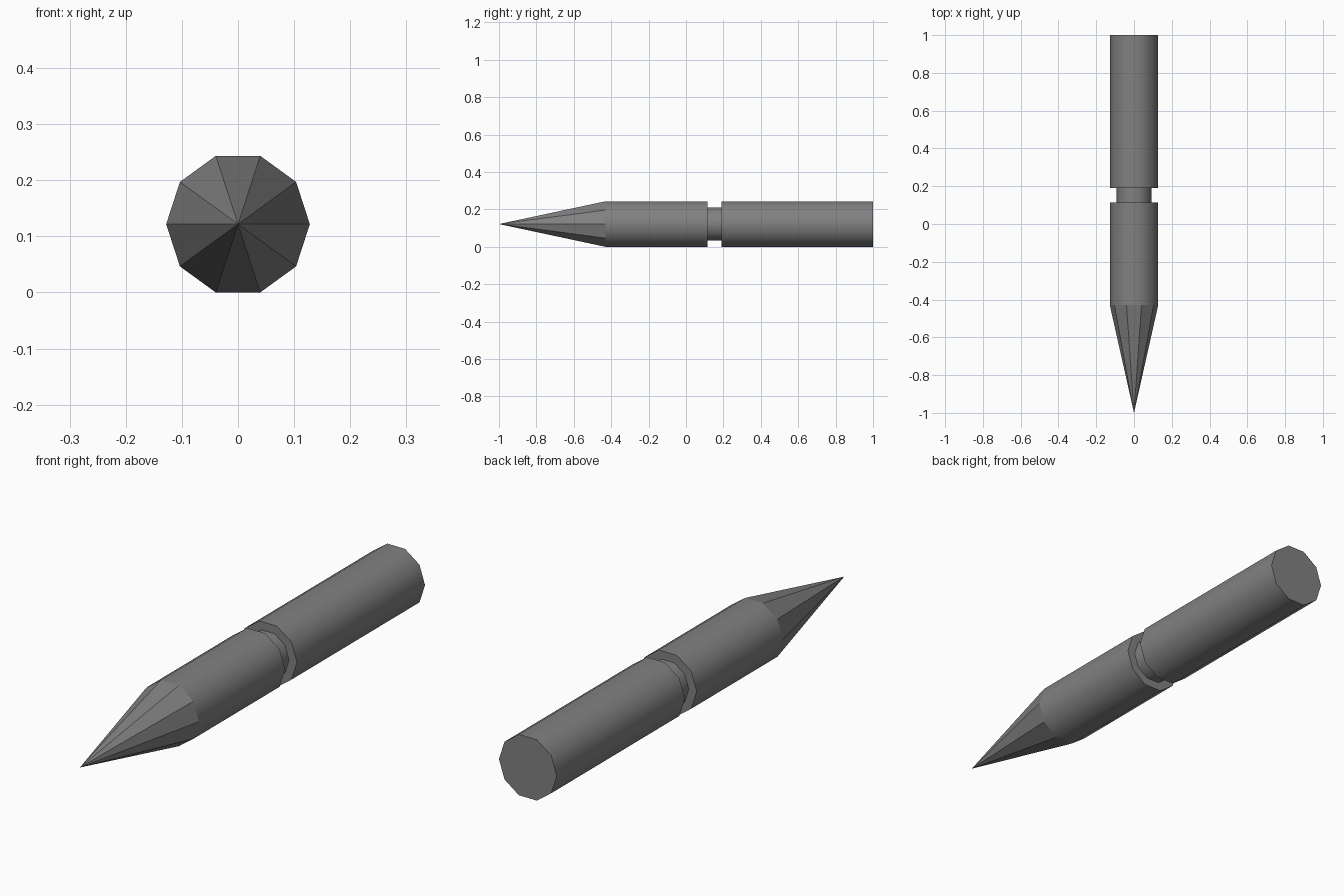
import bpy
import math
import bmesh
from mathutils import Matrix

cube = bpy.data.objects.get("Cube")
if cube:
    bpy.data.objects.remove(cube, do_unlink=True)

SIDES = 10
RADIUS = 0.128
AXIS_Z = RADIUS * math.sin(math.radians(72))

grey = bpy.data.materials.new("grey")
grey.use_nodes = True
colour = (0.22, 0.22, 0.22, 1)
grey.diffuse_color = colour
grey.node_tree.nodes["Principled BSDF"].inputs["Base Color"].default_value = colour


def turned_part(name, profile, smooth):
    """Ten-sided turned solid along y; profile is (y, radius) from front to back."""
    bm = bmesh.new()
    rings = []
    for y, r in profile:
        if r == 0:
            rings.append([bm.verts.new((0, y, 0))])
            continue
        ring = []
        for i in range(SIDES):
            a = math.tau * i / SIDES
            ring.append(bm.verts.new((r * math.cos(a), y, r * math.sin(a))))
        rings.append(ring)
    for a, b in zip(rings, rings[1:]):
        for i in range(SIDES):
            j = (i + 1) % SIDES
            if len(a) == 1:
                bm.faces.new((a[0], b[j], b[i]))
            else:
                bm.faces.new((a[i], a[j], b[j], b[i]))
    # Close the back end
    if smooth:
        bm.faces.new(rings[-1])
    bmesh.ops.recalc_face_normals(bm, faces=bm.faces)
    bmesh.ops.transform(bm, matrix=Matrix.Translation((0, 0, AXIS_Z)), verts=bm.verts)
    mesh = bpy.data.meshes.new(name)
    bm.to_mesh(mesh)
    bm.free()
    mesh.materials.append(grey)
    obj = bpy.data.objects.new(name, mesh)
    bpy.context.collection.objects.link(obj)
    if smooth:
        bpy.ops.object.select_all(action='DESELECT')
        obj.select_set(True)
        bpy.context.view_layer.objects.active = obj
        bpy.ops.object.shade_smooth_by_angle(angle=math.radians(50))
    return obj


# Faceted pointed tip
turned_part("tip", [(-1, 0), (-0.43, RADIUS)], False)

# Smooth shaft with a narrow groove
turned_part("shaft", [(-0.43, RADIUS), (0.115, RADIUS), (0.115, 0.093),
                      (0.19, 0.093), (0.19, RADIUS), (1, RADIUS)], True)
